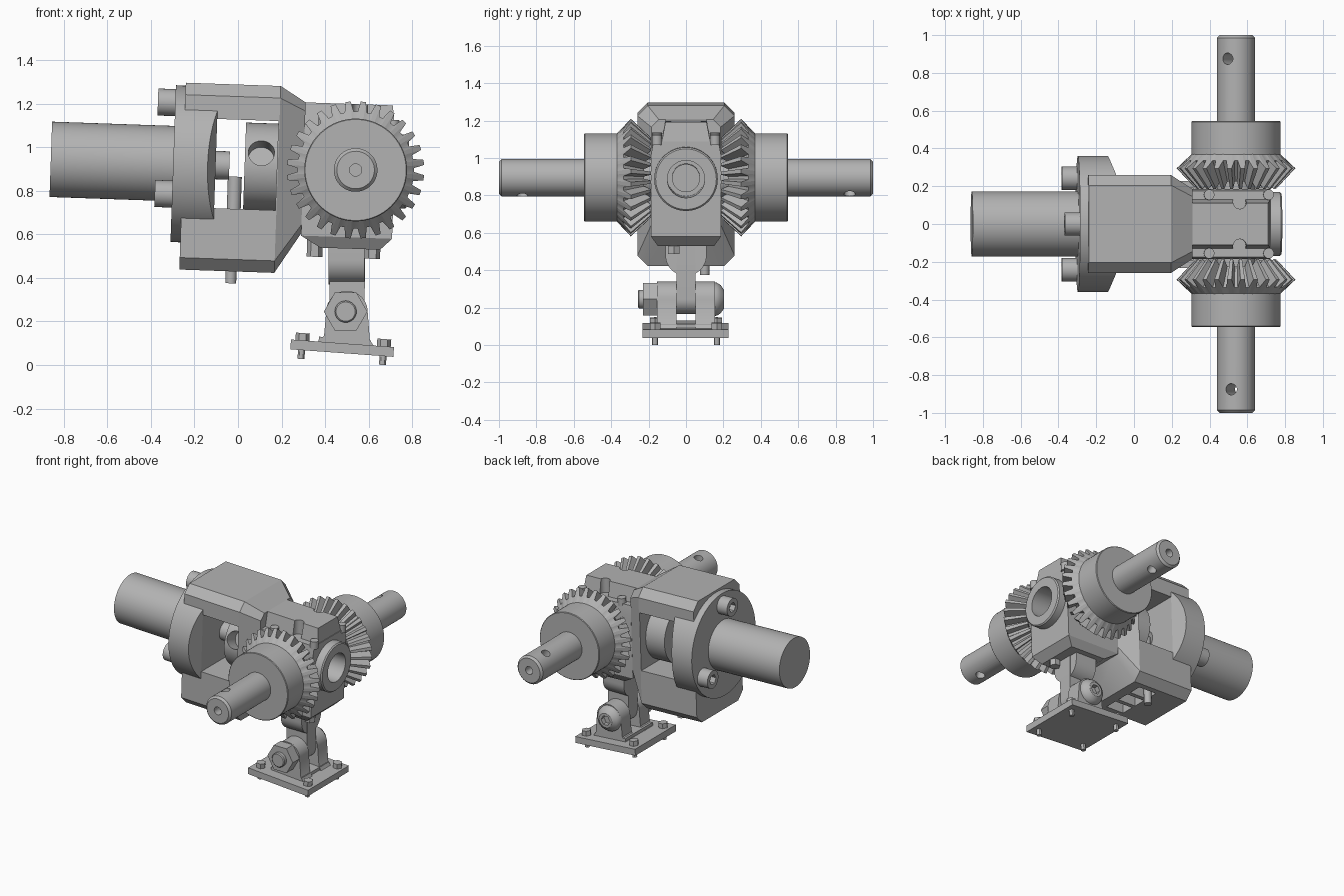
import bpy, bmesh
from math import pi, sin, cos, radians
from mathutils import Matrix, Vector

if "Cube" in bpy.data.objects:
    bpy.data.objects.remove(bpy.data.objects["Cube"])

steel = bpy.data.materials.new("grey_steel")
steel.use_nodes = True
GREY = (0.45, 0.45, 0.45, 1)
steel.diffuse_color = GREY
steel.node_tree.nodes["Principled BSDF"].inputs["Base Color"].default_value = GREY

# The drive is built around the gear crossing, with its axis along x, then tilted
DRIVE = Matrix.Translation((0.54, 0, 0.895)) @ Matrix.Rotation(radians(2), 4, 'Y')
PLATE = Matrix.Translation((0.478, 0, 0.077)) @ Matrix.Rotation(radians(4.2), 4, 'Y')
MOUNT = Matrix.Translation((0.5, 0, 0.245))


def make(name, bm, frame):
    bmesh.ops.recalc_face_normals(bm, faces=bm.faces)
    mesh = bpy.data.meshes.new(name)
    bm.to_mesh(mesh)
    bm.free()
    mesh.materials.append(steel)
    mesh.shade_smooth()
    mesh.set_sharp_from_angle(angle=radians(30))
    obj = bpy.data.objects.new(name, mesh)
    bpy.context.scene.collection.objects.link(obj)
    obj.matrix_world = frame
    return obj


def loft(name, rings, frame=DRIVE):
    """Skin a list of closed rings and cap both ends."""
    bm = bmesh.new()
    loops = [[bm.verts.new(p) for p in ring] for ring in rings]
    n = len(loops[0])
    for a, b in zip(loops, loops[1:]):
        for i in range(n):
            j = (i + 1) % n
            bm.faces.new((a[i], a[j], b[j], b[i]))
    bm.faces.new(loops[0])
    bm.faces.new(loops[-1])
    return make(name, bm, frame)


def cyl(name, start, end, r, seg=48, chamfer=0, frame=DRIVE):
    a, b = Vector(start), Vector(end)
    length = (b - a).length
    turn = (b - a).to_track_quat('Z', 'Y')
    steps = [(0, r), (length, r)]
    if chamfer:
        steps = [(0, r), (length - chamfer, r), (length, r - chamfer)]
    rings = [[a + turn @ Vector((q * cos(2 * pi * i / seg), q * sin(2 * pi * i / seg), h))
              for i in range(seg)] for h, q in steps]
    return loft(name, rings, frame)


def box(name, lo, hi, frame=DRIVE):
    rings = [[(lo[0], lo[1], z), (hi[0], lo[1], z), (hi[0], hi[1], z), (lo[0], hi[1], z)]
             for z in (lo[2], hi[2])]
    return loft(name, rings, frame)


def prism(name, profile, y0, y1, frame):
    return loft(name, [[(x, y, z) for x, z in profile] for y in (y0, y1)], frame)


def cut(obj, *cutters):
    for c in cutters:
        mod = obj.modifiers.new("cut", 'BOOLEAN')
        mod.operation, mod.object, mod.solver = 'DIFFERENCE', c, 'EXACT'
    dg = bpy.context.evaluated_depsgraph_get()
    mesh = bpy.data.meshes.new_from_object(obj.evaluated_get(dg))
    obj.modifiers.clear()
    obj.data = mesh
    mesh.shade_smooth()
    mesh.set_sharp_from_angle(angle=radians(30))
    for c in cutters:
        bpy.data.objects.remove(c)


def octagon(x, half, low, high, c):
    return [(x, -half, low + c), (x, c - half, low), (x, half - c, low), (x, half, low + c),
            (x, half, high - c), (x, half - c, high), (x, c - half, high), (x, -half, high - c)]


def slab(z, x0, x1, half):
    return [(x0, -half, z), (x1, -half, z), (x1, half, z), (x0, half, z)]


# Motor, its flange with flats on both sides, and its stub shaft
cyl("motor", (-1.40, 0, 0), (-0.83, 0, 0), 0.173, 64)
flange = cyl("motor_flange", (-0.838, 0, 0), (-0.643, 0, 0), 0.36, 96)
bm = bmesh.new()
bm.from_mesh(flange.data)
for side in (1, -1):
    bmesh.ops.bisect_plane(bm, geom=bm.verts[:] + bm.edges[:] + bm.faces[:],
                           plane_co=(-0.643, 0.26 * side, 0),
                           plane_no=(0.1, 0.037 * side, 0), clear_outer=True)
    bmesh.ops.holes_fill(bm, edges=[e for e in bm.edges if e.is_boundary])
bm.to_mesh(flange.data)
bm.free()
flange.data.set_sharp_from_angle(angle=radians(15))
cyl("motor_shaft", (-0.65, 0, 0), (-0.58, 0, 0), 0.065)

# Three socket screws on the flange
for k in range(3):
    y, z = 0.28 * sin(k * 2 * pi / 3), 0.28 * cos(k * 2 * pi / 3)
    screw = cyl("flange_screw", (-0.83, y, z), (-0.918, y, z), 0.062, 32)
    cut(screw, cyl("socket", (-0.88, y, z), (-0.95, y, z), 0.035, 6))

# Coupling housing, open at the sides and tapering into the gearbox
housing = loft("coupling_housing", [octagon(-0.793, 0.26, -0.485, 0.373, 0.055),
                                    octagon(-0.357, 0.26, -0.485, 0.373, 0.055),
                                    octagon(-0.24, 0.185, -0.30, 0.302, 0.04)])
window = box("window", (-0.9, -0.4, -0.198), (-0.362, 0.4, 0.212))
slots = [box("slot", (-0.57, y - 0.045, -0.6), (-0.43, y + 0.045, -0.39))
         for y in (-0.12, 0, 0.12)]
cut(housing, window, *slots)

# Shaft collar with its set screw hole
collar = cyl("shaft_collar", (-0.51, 0, 0), (-0.362, 0, 0), 0.2, 64)
tilt = Vector((0, -cos(0.33), sin(0.33)))
centre = Vector((-0.435, 0, 0))
cut(collar, cyl("set_hole", centre + tilt * 0.1, centre + tilt * 0.3, 0.06, 32),
    cyl("bore", (-0.6, 0, 0), (-0.4, 0, 0), 0.067))

# Sensor rod through the housing floor
cyl("sensor_rod", (-0.553, 0.1, -0.3), (-0.553, 0.1, -0.05), 0.032, 24)
cyl("sensor_tail", (-0.555, 0.1, -0.54), (-0.555, 0.1, -0.3), 0.025, 24)

# Gearbox: body, sloped lid, chamfered underside and screw posts
body = loft("gearbox_body", [slab(-0.362, -0.15, 0.125, 0.15), slab(-0.31, -0.24, 0.178, 0.186),
                             slab(0.13, -0.24, 0.178, 0.186), slab(0.2, -0.24, 0.178, 0.175)])
cut(body, cyl("bore", (0, 0, 0), (0.4, 0, 0), 0.1))
lid = loft("gearbox_lid", [slab(0.17, -0.24, 0.178, 0.135), slab(0.302, -0.24, 0.16, 0.11)])
cut(lid, *[cyl("gear_relief", (0.01, y, 0.1), (0.01, y, 0.5), 0.035, 24) for y in (-0.115, 0.115)])
for x in (-0.15, 0.165):
    for y in (-0.155, 0.155):
        cyl("lid_screw", (x, y, 0.18), (x, y, 0.235), 0.028, 16)
for x in (-0.175, 0.09):
    cyl("underside_bolt", (x, -0.065, -0.30), (x, -0.065, -0.405), 0.036, 6)
ring = cyl("output_ring", (0.17, 0, 0), (0.24, 0, 0), 0.17, 64, 0.008)
cut(ring, cyl("bore", (0.1, 0, 0), (0.3, 0, 0), 0.1))
cyl("inner_shaft", (-0.2, 0, 0), (0.08, 0, 0), 0.075)


# Bevel gears with hub and output shaft on each side
def bevel_gear(side, teeth=28):
    # each ring gives root radius, root y, tip radius, tip y
    sections = [(0.235, 0.37, 0.235, 0.37), (0.268, 0.335, 0.315, 0.295),
                (0.18, 0.225, 0.213, 0.186), (0.165, 0.228, 0.165, 0.228)]
    rings = []
    for root_r, root_y, tip_r, tip_y in sections:
        ring = []
        for t in range(teeth):
            for part, is_tip in ((0, 0), (0.3, 0), (0.48, 1), (0.82, 1)):
                a = 2 * pi * (t + part) / teeth
                r, y = (tip_r, tip_y) if is_tip else (root_r, root_y)
                ring.append((r * cos(a), y * side, r * sin(a)))
        rings.append(ring)
    gear = loft("bevel_gear", rings)
    gear.data.set_sharp_from_angle(angle=radians(12))


for side in (1, -1):
    bevel_gear(side)
    cyl("gear_hub", (0, 0.34 * side, 0), (0, 0.545 * side, 0), 0.236, 64, 0.004)
    shaft = cyl("output_shaft", (0, 0.15 * side, 0), (0, side, 0), 0.1, 64, 0.014)
    lean = 0.055 if side > 0 else 0.03
    cut(shaft, cyl("pin_hole", (lean * 1.5, 0.875 * side, -0.15), (-lean * 1.5, 0.875 * side, 0.15), 0.03, 24),
        cyl("centre_hole", (0, 0.94 * side, 0), (0, 1.1 * side, 0), 0.028, 24))

# Hinge tongue and knuckle hanging below the gearbox
arc = [(0.08 * cos(a), 0.08 * sin(a)) for a in (pi + pi * i / 16 for i in range(17))]
prism("hinge_tongue", arc + [(0.085, 0.3), (-0.08, 0.3)], -0.05, 0.05, MOUNT)
half = [(0.11 * cos(a), 0.235 + 0.11 * sin(a)) for a in (pi + pi * i / 24 for i in range(25))]
outline = half + [(0.11, 0.3), (-0.11, 0.3)]
loft("hinge_knuckle", [[(x, y, z) for y, z in outline] for x in (-0.085, 0.08)], MOUNT)

# Clevis lugs on a tilted foot plate
top = [(0.095 * cos(a), 0.095 * sin(a)) for a in (pi * i / 20 for i in range(21))]
lug = [(0.125, -0.16), (0.105, -0.13)] + top + [(-0.105, -0.11), (-0.135, -0.14), (-0.135, -0.16)]
for y in (-0.155, 0.05):
    prism("clevis_lug", lug, y, y + 0.105, MOUNT)
box("clevis_base", (-0.11, -0.155, 0), (0.13, 0.155, 0.045), PLATE)
box("foot_plate", (-0.237, -0.232, -0.0225), (0.237, 0.228, 0.0225), PLATE)
for x in (-0.185, 0.19):
    for y in (-0.165, 0.165):
        cyl("foot_screw", (x, y, 0), (x, y, 0.056), 0.032, 6, frame=PLATE)
        cyl("foot_screw_tip", (x, y, -0.063), (x, y, 0), 0.016, 12, frame=PLATE)

# Hinge bolt: hex nut in front, domed socket head behind
cyl("hinge_nut", (-0.006, -0.15, 0), (-0.006, -0.23, 0), 0.1, 6, frame=MOUNT)
cyl("hinge_bolt", (-0.006, -0.1, 0), (-0.006, -0.257, 0), 0.05, 32, 0.006, MOUNT)
dome = [[(-0.006 + r * cos(2 * pi * i / 32), y, r * sin(2 * pi * i / 32)) for i in range(32)]
        for y, r in ((0.15, 0.09), (0.165, 0.088), (0.185, 0.076), (0.203, 0.05))]
head = loft("hinge_bolt_head", dome, MOUNT)
cut(head, cyl("socket", (-0.006, 0.17, 0), (-0.006, 0.25, 0), 0.035, 6, frame=MOUNT))
